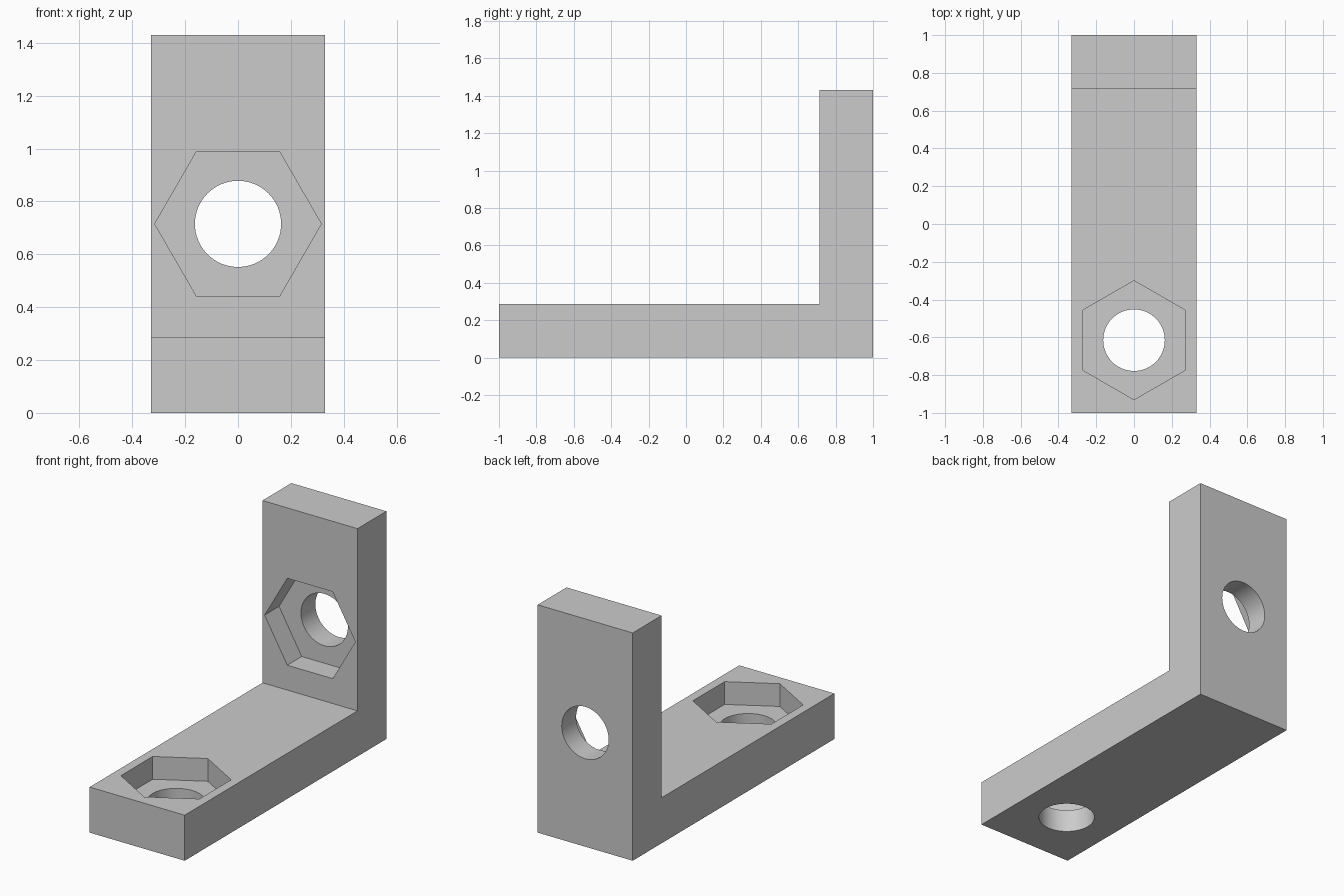
import bpy
import math

old = bpy.data.objects.get("Cube")
if old:
    bpy.data.objects.remove(old, do_unlink=True)

HALF_W, THICK, HEIGHT = 0.33, 0.286, 1.43
HOLE_R, HEX_R, POCKET = 0.163, 0.315, 0.143

grey = bpy.data.materials.new("light_grey")
grey.use_nodes = True
colour = (0.6, 0.6, 0.6, 1)
grey.diffuse_color = colour
grey.node_tree.nodes["Principled BSDF"].inputs["Base Color"].default_value = colour

# L-shaped bracket: side profile extruded across the width
inner = 1 - THICK
profile = [(-1, 0), (1, 0), (1, HEIGHT), (inner, HEIGHT), (inner, THICK), (-1, THICK)]
n = len(profile)
verts = [(x, y, z) for x in (-HALF_W, HALF_W) for y, z in profile]
faces = [tuple(reversed(range(n))), tuple(range(n, 2 * n))]
faces += [(i, (i + 1) % n, (i + 1) % n + n, i + n) for i in range(n)]
mesh = bpy.data.meshes.new("angle_bracket")
mesh.from_pydata(verts, [], faces)
mesh.materials.append(grey)
bracket = bpy.data.objects.new("angle_bracket", mesh)
bpy.context.collection.objects.link(bracket)

cutters = []


def cut(name, sides, radius, depth, location, rotation):
    """Subtract a prism from the bracket."""
    bpy.ops.mesh.primitive_cylinder_add(vertices=sides, radius=radius, depth=depth,
                                        location=location, rotation=rotation)
    cutter = bpy.context.object
    cutter.name = name
    cutter.hide_render = True
    cutter.data.materials.append(grey)
    cutters.append(cutter)
    mod = bracket.modifiers.new(name, "BOOLEAN")
    mod.operation = "DIFFERENCE"
    mod.solver = "EXACT"
    mod.object = cutter


# Bolt holes with hexagonal nut pockets in the foot and the upright
foot_y, wall_z = -0.615, 0.715
upright = (math.pi / 2, 0, 0)
sideways = (math.pi / 2, math.pi / 6, 0)
cut("foot_nut_pocket", 6, HEX_R, 2 * POCKET, (0, foot_y, THICK), (0, 0, 0))
cut("foot_bolt_hole", 64, HOLE_R, 3 * THICK, (0, foot_y, THICK / 2), (0, 0, 0))
cut("wall_nut_pocket", 6, HEX_R, 2 * POCKET, (0, inner, wall_z), sideways)
cut("wall_bolt_hole", 64, HOLE_R, 3 * THICK, (0, 1 - THICK / 2, wall_z), upright)

# Apply the cuts and discard the cutters
bpy.ops.object.select_all(action="DESELECT")
bracket.select_set(True)
bpy.context.view_layer.objects.active = bracket
for mod in list(bracket.modifiers):
    bpy.ops.object.modifier_apply(modifier=mod.name)
for cutter in cutters:
    bpy.data.objects.remove(cutter, do_unlink=True)
bpy.ops.object.shade_smooth_by_angle(angle=math.radians(30))
